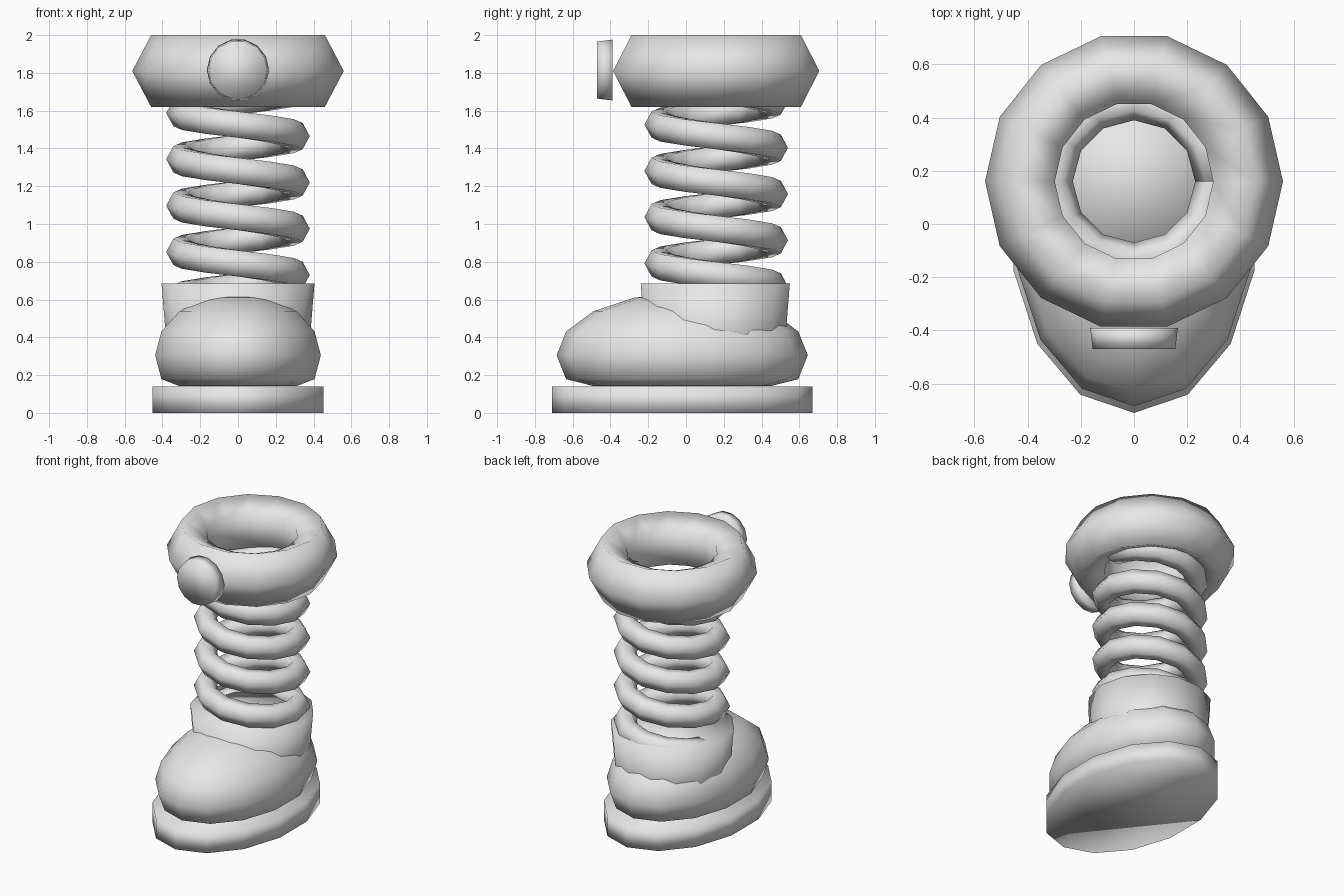
import bpy, bmesh
from math import sin, cos, pi, radians

if "Cube" in bpy.data.objects:
    bpy.data.objects.remove(bpy.data.objects["Cube"])

SIDES = 14
grey = bpy.data.materials.new("light grey")
grey.diffuse_color = (0.8, 0.8, 0.8, 1)
grey.use_nodes = True
grey.node_tree.nodes["Principled BSDF"].inputs["Base Color"].default_value = grey.diffuse_color


def loft(name, rings, closed=False):
    """Skin a list of equal-length point rings; cap both ends unless closed."""
    bm = bmesh.new()
    loops = [[bm.verts.new(p) for p in ring] for ring in rings]
    n = len(loops[0])
    for i in range(len(loops) - (0 if closed else 1)):
        a, b = loops[i], loops[(i + 1) % len(loops)]
        for j in range(n):
            k = (j + 1) % n
            bm.faces.new((a[j], a[k], b[k], b[j]))
    if not closed:
        bm.faces.new(loops[0])
        bm.faces.new(loops[-1])
    bmesh.ops.recalc_face_normals(bm, faces=bm.faces)
    mesh = bpy.data.meshes.new(name)
    bm.to_mesh(mesh)
    bm.free()
    mesh.materials.append(grey)
    for f in mesh.polygons:
        f.use_smooth = True
    obj = bpy.data.objects.new(name, mesh)
    bpy.context.collection.objects.link(obj)
    return obj


def ellipse(rx, ry, cy, z, start=0.0):
    """Horizontal elliptical ring of points."""
    angles = [start + 2 * pi * i / SIDES for i in range(SIDES)]
    return [(rx * cos(t), cy + ry * sin(t), z) for t in angles]


# Sole: flat oval slab with a point at toe and heel
loft("sole", [ellipse(0.465, 0.69, -0.02, z, pi / 2) for z in (0, 0.14)])

# Shoe: stretched ball, flattened underneath
shoe_rings = []
for lat in (-45, -22.5, 0, 22.5, 45, 67.5, 86):
    a = radians(lat)
    z = max(0.142, 0.305 + 0.33 * sin(a))
    shoe_rings.append(ellipse(0.45 * cos(a), 0.665 * cos(a), -0.02, z, pi / 2))
loft("shoe", shoe_rings)

# Ankle cuff: slightly tapered drum rising out of the shoe
loft("ankle_cuff", [ellipse(0.365, 0.365, 0.155, 0.2),
                    ellipse(0.405, 0.405, 0.155, 0.685)])

# Spring: tube swept down a helix
STEPS, TURNS, PITCH = 12, 4.5, 0.245
coil = []
for i in range(int(STEPS * TURNS) + 1):
    t = 2 * pi * i / STEPS
    z = 1.71 - PITCH * i / STEPS
    ring = []
    for j in range(6):
        u = 2 * pi * j / 6
        r = 0.305 + 0.075 * cos(u)
        ring.append((r * cos(t), 0.16 + r * sin(t), z + 0.08 * sin(u)))
    coil.append(ring)
loft("spring", coil)

# Top collar: chunky ring with a five-sided section
collar = []
for j in range(5):
    u = 2 * pi * j / 5
    r = 0.415 + 0.145 * cos(u)
    collar.append(ellipse(r, r, 0.16, 1.81 + 0.2 * sin(u)))
loft("collar", collar, closed=True)

# Front button: shallow tapered disc
button = []
for r, y in ((0.165, -0.39), (0.155, -0.47)):
    button.append([(r * cos(2 * pi * i / SIDES), y, 1.815 + r * sin(2 * pi * i / SIDES))
                   for i in range(SIDES)])
loft("button", button)
